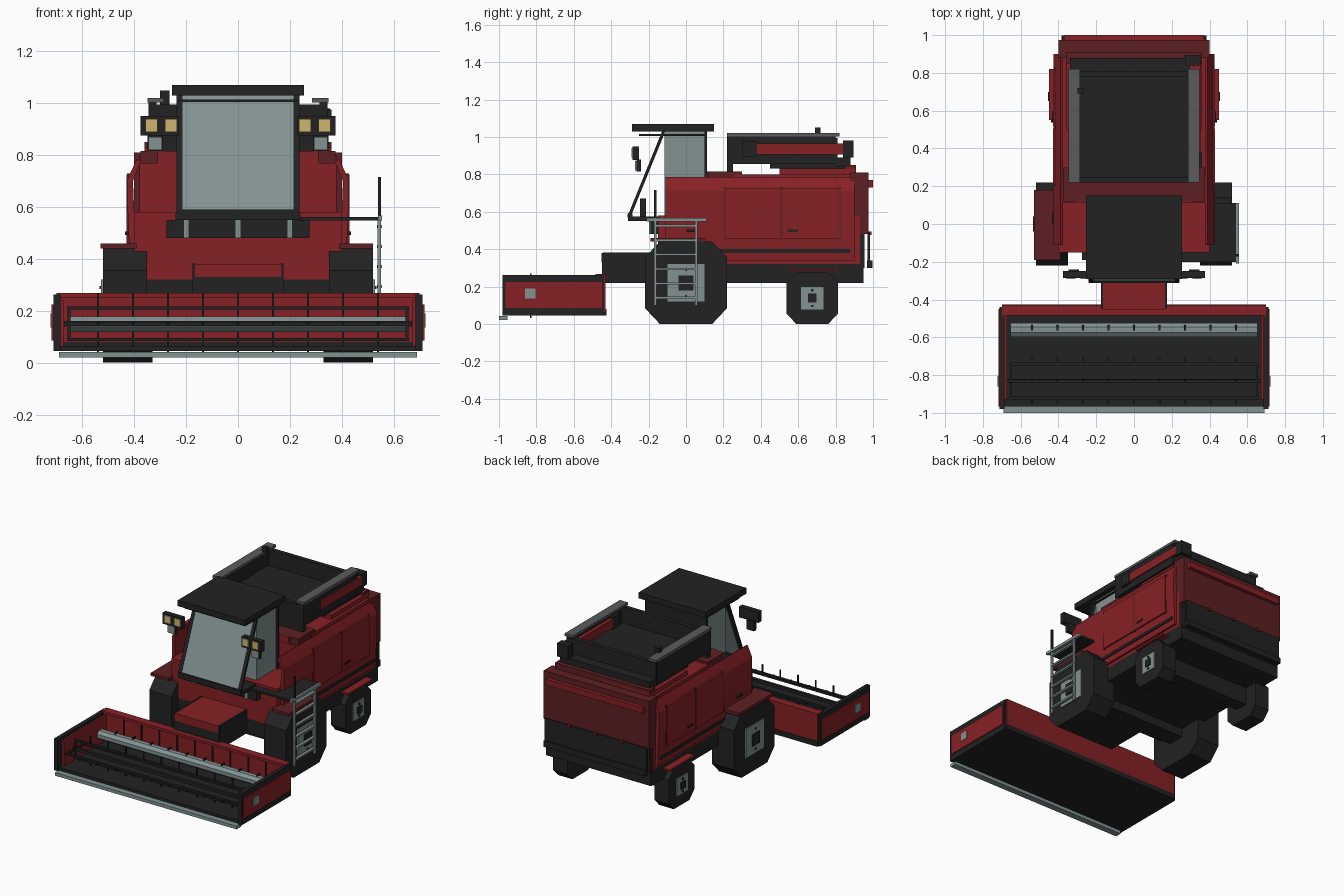
import bpy
import bmesh
import math
from mathutils import Vector

default_cube = bpy.data.objects.get("Cube")
if default_cube:
    bpy.data.objects.remove(default_cube, do_unlink=True)


def material(name, red, green, blue):
    mat = bpy.data.materials.new(name)
    mat.use_nodes = True
    color = (red, green, blue, 1)
    mat.diffuse_color = color
    mat.node_tree.nodes["Principled BSDF"].inputs["Base Color"].default_value = color
    return mat


RED = material("body red", .24, .015, .018)
DARK_RED = material("dark red", .11, .014, .016)
BLACK = material("black", .016, .016, .016)
GREY = material("dark grey", .1, .105, .11)
STEEL = material("pale steel", .23, .29, .29)
YELLOW = material("lamp yellow", .62, .46, .16)


def add_object(name, mat, bm):
    bmesh.ops.recalc_face_normals(bm, faces=bm.faces)
    mesh = bpy.data.meshes.new(name)
    bm.to_mesh(mesh)
    bm.free()
    mesh.materials.append(mat)
    obj = bpy.data.objects.new(name, mesh)
    bpy.context.collection.objects.link(obj)
    return obj


def prism(name, mat, points, along, low, high):
    """Extrude a closed profile along x (points are y, z) or y (points are x, z)."""
    bm = bmesh.new()

    def place(point, depth):
        a, b = point
        return (depth, a, b) if along == "x" else (a, depth, b)

    face = bm.faces.new([bm.verts.new(place(p, low)) for p in points])
    result = bmesh.ops.extrude_face_region(bm, geom=[face])
    moved = [v for v in result["geom"] if isinstance(v, bmesh.types.BMVert)]
    bmesh.ops.translate(bm, verts=moved, vec=Vector(place((0, 0), high - low)))
    return add_object(name, mat, bm)


def box(name, mat, x, y, z):
    """Box between limits; a single number for x means a centred half width."""
    x = x if isinstance(x, tuple) else (-x, x)
    corners = [(y[0], z[0]), (y[1], z[0]), (y[1], z[1]), (y[0], z[1])]
    return prism(name, mat, corners, "x", *x)


def pair(name, mat, x, y, z):
    """The same box on both sides."""
    box("left_" + name, mat, x, y, z)
    box("right_" + name, mat, (-x[1], -x[0]), y, z)


def wheel(name, x, y, radius, half_flat, corner, hub):
    """Blocky eight-sided tyre with a square hub on the outer side."""
    r, f, c = radius, half_flat, radius - corner
    ring = [(-f, -r), (f, -r), (r, -c), (r, c), (f, r), (-f, r), (-r, c), (-r, -c)]
    for side, label in ((1, "left_"), (-1, "right_")):
        low, high = sorted((x[0] * side, x[1] * side))
        prism(label + name, BLACK, [(y + a, r + b) for a, b in ring], "x", low, high)
        face = x[1] * side
        for part, mat, size, depth in (("_hub", STEEL, hub, .008), ("_hub_cap", BLACK, hub * .4, .016)):
            low, high = sorted((face - side * .01, face + side * depth))
            box(label + name + part, mat, (low, high), (y - size, y + size), (r - size, r + size))
        for k in (-1, 1):
            low, high = sorted((face, face + side * .013))
            bolt = r + k * hub * .7
            box(label + name + "_bolt", BLACK, (low, high), (y - .006, y + .006), (bolt - .006, bolt + .006))


# Wheels and fenders
wheel("front_wheel", (.35, .52), 0, .22, .14, .085, .1)
wheel("rear_wheel", (.33, .44), .675, .138, .085, .055, .06)
box("front_axle", BLACK, .37, (-.06, .06), (.16, .25))
box("rear_axle", BLACK, .35, (.63, .72), (.1, .24))
box("right_front_fender", DARK_RED, (-.53, -.39), (-.19, .18), (.44, .46))
box("left_front_fender", DARK_RED, (.39, .52), (-.19, .1), (.44, .46))
pair("rear_fender", RED, (.36, .45), (.55, .82), (.283, .295))

# Chassis and main body
box("chassis", BLACK, .4, (-.15, .95), (.22, .32))
box("lower_body", RED, .4, (-.15, .93), (.32, .58))
box("upper_body", RED, .38, (.11, .93), (.58, .77))
box("front_bulkhead", DARK_RED, .375, (.12, .3), (.6, .815))
box("bulkhead_panel", RED, .31, (.112, .121), (.66, .815))
box("engine_deck", RED, .38, (.25, .91), (.76, .8))
box("engine_deck_step", RED, .36, (.5, .91), (.79, .83))

# Side walls lean inward at the top
for side, label in ((1, "left_"), (-1, "right_")):
    wall = [(.39, .34), (.415, .34), (.425, .58), (.425, .71), (.39, .785), (.375, .775), (.405, .7), (.4, .58)]
    prism(label + "side_wall", RED, [(a * side, b) for a, b in wall], "y", -.11, .9)
for y in ((.21, .505), (.515, .82)):
    pair("door", RED, (.41, .43), y, (.455, .725))
    for edge in y:
        pair("door_seam", DARK_RED, (.41, .427), (edge - .005, edge + .005), (.45, .73))
pair("side_stripe", BLACK, (.4, .424), (0, .88), (.38, .4))
for y in (.03, .57):
    pair("door_handle", BLACK, (.41, .435), (y - .028, y + .028), (.492, .505))

# Rear hood and straw curtain
box("rear_hood", DARK_RED, .4, (.88, .975), (.48, .81))
box("rear_hood_cap", DARK_RED, .36, (.85, .91), (.8, .85))
box("rear_hood_ridge", RED, .37, (.97, 1), (.73, .77))
box("rear_shell", BLACK, .395, (.92, .955), (.3, .49))
box("straw_curtain", BLACK, .385, (.97, .985), (.32, .49))
box("curtain_bar", BLACK, .385, (.968, .998), (.3, .34))
for x in (-.2, 0, .2):
    box("curtain_bolt", DARK_RED, (x - .012, x + .012), (.97, .993), (.475, .495))

# Open grain tank
box("tank_base", BLACK, .33, (.45, .88), (.83, .87))
box("tank_floor", BLACK, .34, (.23, .87), (.855, .885))
pair("tank_side", BLACK, (.315, .345), (.22, .8), (.855, 1.005))
box("tank_front", BLACK, .34, (.22, .25), (.815, .995))
box("tank_back", BLACK, .34, (.78, .81), (.855, .995))
pair("tank_rail", GREY, (.285, .348), (.22, .82), (1.003, 1.02))
box("tank_sensor", BLACK, (-.3, -.265), (.69, .72), (.98, 1.05))
box("tank_hopper_end", BLACK, .34, (.8, .88), (.84, .89))
box("unloading_tube", RED, (.29, .355), (.38, .84), (.905, .965))
box("unloading_tube_cuff", BLACK, (.29, .36), (.3, .38), (.895, .975))
box("unloading_spout", BLACK, (.27, .355), (.84, .895), (.89, .98))

# Cab with sloping windscreen
box("cab_roof", BLACK, .255, (-.29, .15), (1.03, 1.07))
box("roof_trim", BLACK, .23, (-.25, .1), (1.005, 1.015))
box("cab_floor", BLACK, .24, (-.31, .11), (.55, .575))
box("cab_glass", STEEL, .22, (-.115, .1), (.575, 1.03))
box("cab_rear_frame", BLACK, .235, (.098, .112), (.575, 1.03))
slope = [(-.31, .575), (-.295, .575), (-.11, 1.03), (-.125, 1.03)]
prism("windscreen", STEEL, slope, "x", -.215, .215)
for x in (-.238, .214):
    prism("windscreen_pillar", BLACK, [(y - .003, z) for y, z in slope], "x", x, x + .024)
box("windscreen_sill", BLACK, .235, (-.312, -.285), (.57, .59))
box("steering_column", BLACK, .015, (-.245, -.215), (.575, .67))
box("cab_console", BLACK, .275, (-.19, -.1), (.48, .55))
for x in (-.2, 0, .2):
    box("console_tab", STEEL, (x - .011, x + .011), (-.198, -.19), (.48, .55))

# Lamp clusters and mirrors
pair("lamp_housing", BLACK, (.228, .375), (-.285, -.25), (.876, .95))
for x in ((.235, .282), (.31, .357)):
    pair("lamp", YELLOW, x, (-.292, -.284), (.89, .94))
pair("mirror_back", BLACK, (.29, .348), (-.265, -.24), (.815, .88))
pair("mirror", STEEL, (.293, .345), (-.272, -.264), (.82, .87))

# Access platform and ladder
box("platform", BLACK, (.23, .54), (-.2, .11), (.548, .562))
box("platform_edge", STEEL, (.54, .556), (-.21, .11), (.548, .567))
for y in (-.165, .055):
    box("ladder_rail", STEEL, (.538, .552), (y - .007, y + .007), (.1, .56))
for step in range(6):
    z = .14 + step * .077
    box("ladder_rung", STEEL, (.535, .555), (-.165, .055), (z - .006, z + .006))
box("hand_rail", BLACK, (.54, .552), (-.171, -.159), (.55, .715))

# Feeder house
box("feeder_house", BLACK, .17, (-.45, -.1), (.22, .376))
box("feeder_cover", RED, .165, (-.452, -.14), (.33, .38))
pair("feeder_cheek", BLACK, (.163, .175), (-.445, -.12), (.22, .382))

# Cutting header
box("header_floor", BLACK, .7, (-.965, -.43), (.045, .065))
box("header_back", RED, .7, (-.465, -.43), (.06, .262))
box("header_back_trim", BLACK, .7, (-.47, -.426), (.045, .08))
box("header_back_lip", RED, .7, (-.485, -.43), (.25, .268))
pair("header_end", BLACK, (.685, .712), (-.98, -.44), (.045, .262))
pair("header_end_panel", RED, (.7, .718), (-.965, -.45), (.085, .225))
pair("header_end_lining", RED, (.672, .686), (-.93, -.46), (.06, .24))
pair("header_badge_plate", STEEL, (.71, .722), (-.86, -.805), (.135, .19))
box("cutter_bar", STEEL, .69, (-1, -.955), (.02, .042))

# Auger behind the reel
ring = [math.tau * (k + .5) / 8 for k in range(8)]
prism("auger", STEEL, [(-.56 + .04 * math.cos(a), .148 + .032 * math.sin(a)) for a in ring], "x", -.655, .655)

# Reel bars with outward tines
reel_y, reel_z = -.83, .15
box("reel_shaft", BLACK, .67, (reel_y - .01, reel_y + .01), (reel_z - .01, reel_z + .01))
pair("reel_spoke", BLACK, (.645, .657), (reel_y - .09, reel_y + .09), (reel_z - .006, reel_z + .006))
pair("reel_upright", BLACK, (.645, .657), (reel_y - .006, reel_y + .006), (reel_z - .06, reel_z + .06))
for dy, dz in ((1, 0), (-1, 0), (0, 1), (0, -1)):
    y, z = reel_y + dy * .09, reel_z + dz * .06
    box("reel_bar", BLACK, .66, (y - .008, y + .008), (z - .006, z + .006))
    for k in range(-4, 5):
        x = k * .135
        tip_y, tip_z = y + dy * .03, z + dz * .055
        box("reel_tine", BLACK, (x - .004, x + .004),
            (min(y, tip_y) - .004, max(y, tip_y) + .004), (min(z, tip_z) - .004, max(z, tip_z) + .004))
for k in range(-4, 5):
    x = k * .135
    box("auger_finger", BLACK, (x - .004, x + .004), (-.565, -.535), (.17, .19))
    box("header_rib", BLACK, (x - .004, x + .004), (-.472, -.464), (.08, .25))
